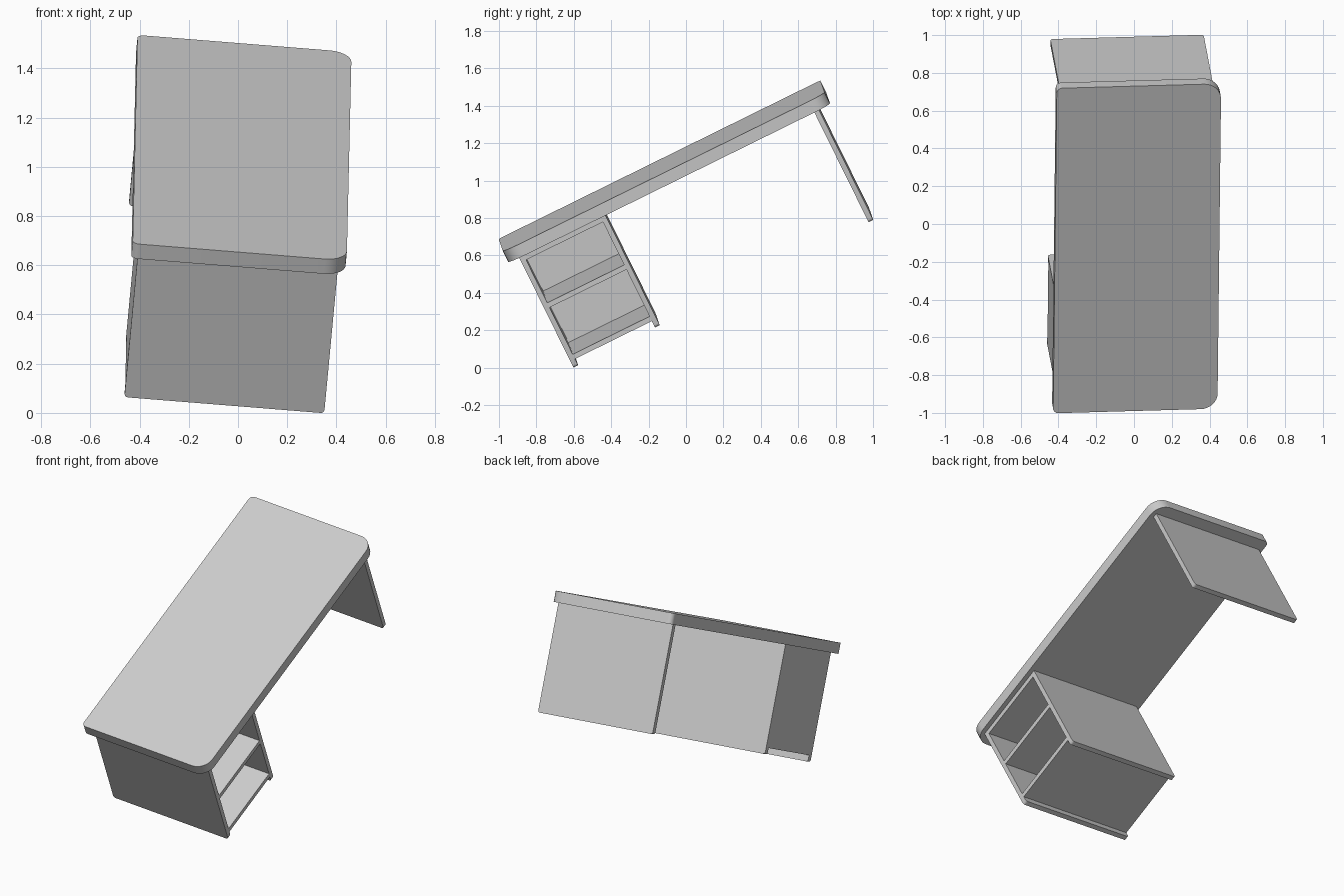
import bpy, bmesh
from math import sin, cos, pi
from mathutils import Vector, Matrix

if "Cube" in bpy.data.objects:
    bpy.data.objects.remove(bpy.data.objects["Cube"])

# Desk axes: width (W), length (L) and up (N); the whole desk is tilted
W = Vector((0.996, 0.028, -0.08)).normalized()
L = Vector((0.01, 0.897, 0.442))
L = (L - W * L.dot(W)).normalized()
N = W.cross(L)
POSE = Matrix((W, L, N)).transposed().to_4x4()
POSE.translation = (-0.428, -1.001, 0.693)

WID, LEN, SLAB = 0.873, 1.918, 0.067     # desk top
W0, W1 = 0.027, 0.842                    # depth range of the supports
T = 0.028                                # board thickness
FOOT = -0.727                            # lowest level of the panels
parts = []


def rounded_rect(a0, a1, b0, b1, radii, steps=8):
    """Counter-clockwise outline; radii start at the (a0, b0) corner."""
    corners = [(a0, b0, 1, 1), (a1, b0, -1, 1), (a1, b1, -1, -1), (a0, b1, 1, -1)]
    pts = []
    for i, ((a, b, sa, sb), r) in enumerate(zip(corners, radii)):
        if r == 0:
            pts.append((a, b))
            continue
        for k in range(steps + 1):
            t = pi + i * pi / 2 + k * pi / 2 / steps
            pts.append((a + sa * r + r * cos(t), b + sb * r + r * sin(t)))
    return pts


def extrude(name, pts, offset):
    """Extrude a closed outline of 3D points into a solid board."""
    bm = bmesh.new()
    face = bm.faces.new([bm.verts.new(p) for p in pts])
    res = bmesh.ops.extrude_face_region(bm, geom=[face])
    moved = [v for v in res['geom'] if isinstance(v, bmesh.types.BMVert)]
    bmesh.ops.translate(bm, verts=moved, vec=offset)
    bmesh.ops.recalc_face_normals(bm, faces=bm.faces)
    me = bpy.data.meshes.new(name)
    bm.to_mesh(me)
    bm.free()
    ob = bpy.data.objects.new(name, me)
    bpy.context.collection.objects.link(ob)
    ob.matrix_world = POSE
    parts.append(ob)


def panel(name, l):
    """Upright side panel with softened bottom corners."""
    pts = rounded_rect(W0, W1, FOOT, -SLAB, (0.015, 0.015, 0, 0), 4)
    extrude(name, [(w, l, n) for w, n in pts], (0, T, 0))


def board(name, w0, w1, n0, n1):
    """Cabinet board fitted between the two pedestal panels."""
    pts = [(w0, n0), (w1, n0), (w1, n1), (w0, n1)]
    extrude(name, [(w, 0.063 + T, n) for w, n in pts], (0, 0.549 - 0.063 - T, 0))


# Desk top: large radius on the sitting side, small on the other
top = rounded_rect(0, WID, 0, LEN, (0.028, 0.09, 0.09, 0.028))
extrude("desk_top", [(w, l, -SLAB) for w, l in top], (0, 0, SLAB))

# Three upright panels
panel("pedestal_outer_panel", 0.063)
panel("pedestal_inner_panel", 0.549)
panel("end_leg_panel", 1.822)

# Pedestal boards: back and three shelves
board("pedestal_back", W0, W0 + T, -0.688, -SLAB)
for name, n in (("pedestal_ceiling", -0.067 - T), ("pedestal_shelf", -0.380),
                ("pedestal_floor", -0.688)):
    board(name, W0 + T, W1, n, n + T)

# Centre on x and y and stand on the ground
pts = [ob.matrix_world @ v.co for ob in parts for v in ob.data.vertices]
lo = [min(p[i] for p in pts) for i in range(3)]
hi = [max(p[i] for p in pts) for i in range(3)]
shift = Vector((-(lo[0] + hi[0]) / 2, -(lo[1] + hi[1]) / 2, -lo[2]))
for ob in parts:
    ob.matrix_world = Matrix.Translation(shift) @ ob.matrix_world

# Smooth the rounded corners, keep the edges crisp
bpy.ops.object.select_all(action='DESELECT')
for ob in parts:
    ob.select_set(True)
bpy.context.view_layer.objects.active = parts[0]
bpy.ops.object.shade_smooth_by_angle()
